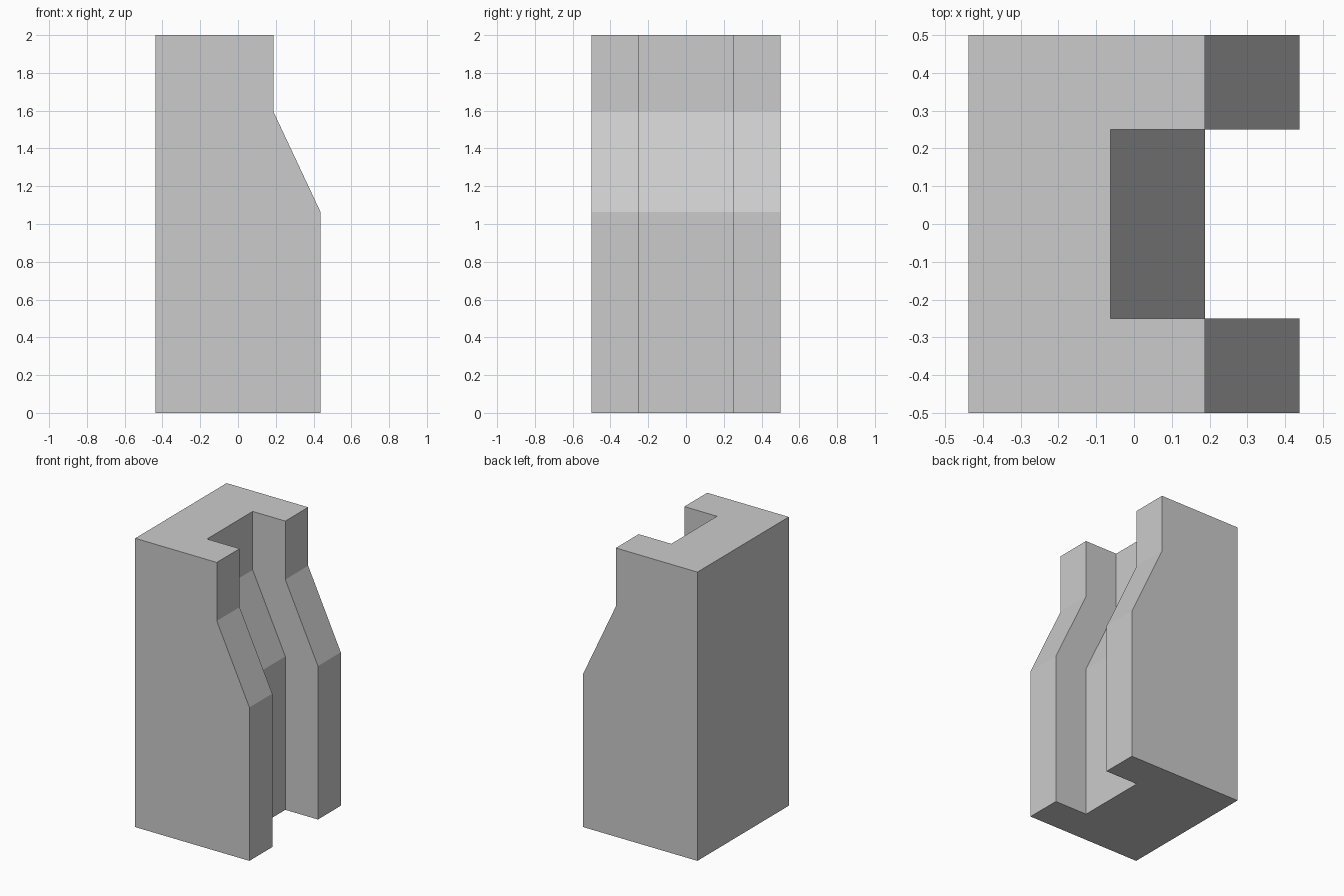
import bpy, bmesh

if "Cube" in bpy.data.objects:
    bpy.data.objects.remove(bpy.data.objects["Cube"])

# Slotted post: a U-shaped section whose front steps back as it rises
BACK, FRONT, SLOT_DEPTH = -0.4375, 0.4375, 0.25
HALF_WIDTH, HALF_SLOT = 0.5, 0.25
# (height, set-back of the front and slot faces)
LEVELS = [(0, 0), (1.0625, 0), (1.595, 0.25), (2.0, 0.25)]


def section(setback):
    """U-shaped outline, counter-clockwise seen from above."""
    f = FRONT - setback
    s = f - SLOT_DEPTH
    return [(BACK, -HALF_WIDTH), (f, -HALF_WIDTH), (f, -HALF_SLOT), (s, -HALF_SLOT),
            (s, HALF_SLOT), (f, HALF_SLOT), (f, HALF_WIDTH), (BACK, HALF_WIDTH)]


bm = bmesh.new()
rings = [[bm.verts.new((x, y, z)) for x, y in section(back)] for z, back in LEVELS]

# Walls between neighbouring sections
for low, high in zip(rings, rings[1:]):
    for i in range(len(low)):
        j = (i + 1) % len(low)
        bm.faces.new((low[i], low[j], high[j], high[i]))

# End caps
bm.faces.new(rings[0][::-1])
bm.faces.new(rings[-1])

# Merge the flat back and sides into single faces
bmesh.ops.dissolve_limit(bm, angle_limit=0.01, verts=bm.verts[:], edges=bm.edges[:])
bmesh.ops.recalc_face_normals(bm, faces=bm.faces[:])

mesh = bpy.data.meshes.new("slotted_post")
bm.to_mesh(mesh)
bm.free()
bpy.context.collection.objects.link(bpy.data.objects.new("slotted_post", mesh))
